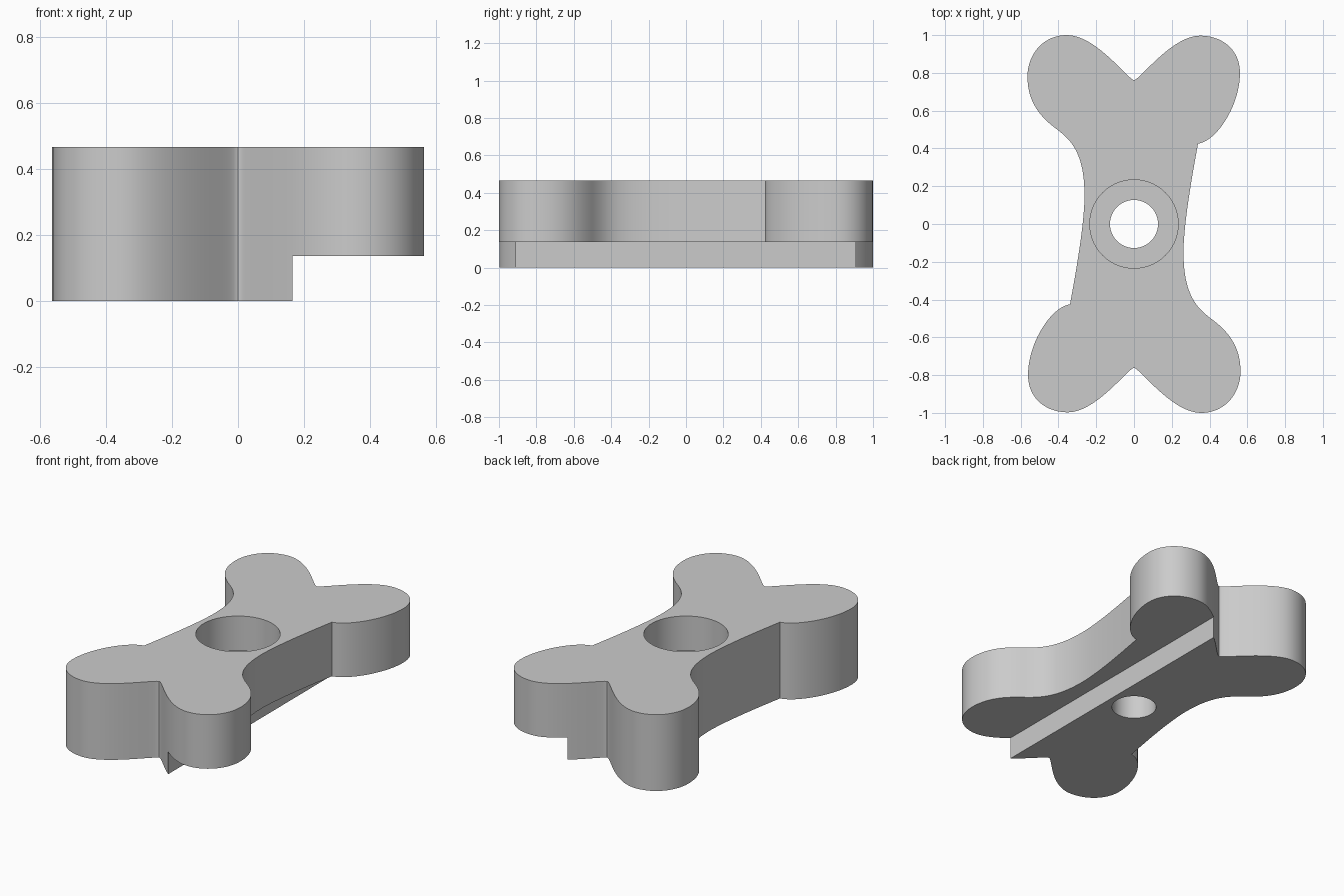
import bpy
import bmesh
import math
from mathutils import Vector
from mathutils.geometry import interpolate_bezier

cube = bpy.data.objects.get("Cube")
if cube:
    bpy.data.objects.remove(cube, do_unlink=True)

HEIGHT = 0.467
STEP_X, STEP_Z = 0.165, 0.136
HOLE_R, BORE_R, BORE_Z = 0.127, 0.234, 0.257

grey = bpy.data.materials.new("plain grey")
grey.use_nodes = True
COLOUR = (0.6, 0.6, 0.6, 1)
grey.diffuse_color = COLOUR
grey.node_tree.nodes["Principled BSDF"].inputs["Base Color"].default_value = COLOUR

# Half of the bone outline: (handle, handle, knot) triples after the start corner
START = (0.339, 0.425)
HALF = [
    ((0.44, 0.44), (0.561, 0.63), (0.561, 0.80)),
    ((0.561, 0.92), (0.47, 0.997), (0.35, 0.997)),
    ((0.20, 0.997), (0.03, 0.762), (0, 0.762)),
    ((-0.03, 0.762), (-0.20, 1), (-0.355, 1)),
    ((-0.48, 1), (-0.564, 0.90), (-0.564, 0.78)),
    ((-0.564, 0.64), (-0.49, 0.56), (-0.40, 0.495)),
    ((-0.33, 0.44), (-0.262, 0.37), (-0.262, 0.15)),
    ((-0.262, 0), (-0.31, -0.27), (-0.339, -0.425)),
]


def bone_outline(steps=20):
    half, knot = [], Vector(START)
    for a, b, end in HALF:
        half += interpolate_bezier(knot, Vector(a), Vector(b), Vector(end), steps + 1)[:-1]
        knot = Vector(end)
    half = [Vector(p[:2]) for p in half]
    return half + [-p for p in half]  # the other half is turned half a circle


def circle(radius, sides=96):
    return [(radius * math.cos(math.tau * i / sides), radius * math.sin(math.tau * i / sides))
            for i in range(sides)]


def prism(name, outline, bottom, top):
    bm = bmesh.new()
    face = bm.faces.new([bm.verts.new((p[0], p[1], bottom)) for p in outline])
    ext = bmesh.ops.extrude_face_region(bm, geom=[face])["geom"]
    verts = [v for v in ext if isinstance(v, bmesh.types.BMVert)]
    bmesh.ops.translate(bm, vec=(0, 0, top - bottom), verts=verts)
    bmesh.ops.recalc_face_normals(bm, faces=bm.faces)
    mesh = bpy.data.meshes.new(name)
    bm.to_mesh(mesh)
    bm.free()
    mesh.materials.append(grey)
    obj = bpy.data.objects.new(name, mesh)
    bpy.context.collection.objects.link(obj)
    return obj


def cut(body, cutter):
    cutter.hide_render = True
    mod = body.modifiers.new("cut", "BOOLEAN")
    mod.operation = "DIFFERENCE"
    mod.solver = "EXACT"
    mod.object = cutter
    bpy.ops.object.modifier_apply(modifier=mod.name)
    bpy.data.objects.remove(cutter, do_unlink=True)


# Bone-shaped body
body = prism("bone_body", bone_outline(), 0, HEIGHT)
bpy.ops.object.select_all(action="DESELECT")
bpy.context.view_layer.objects.active = body
body.select_set(True)

# Step along the underside, then the counterbored centre hole
step = [(STEP_X, -2), (2, -2), (2, 2), (STEP_X, 2)]
cut(body, prism("step_cutter", step, -1, STEP_Z))
cut(body, prism("bore_cutter", circle(BORE_R), BORE_Z, 1))
cut(body, prism("hole_cutter", circle(HOLE_R), -1, 0.9))

bpy.ops.object.shade_smooth_by_angle(angle=math.radians(25))
